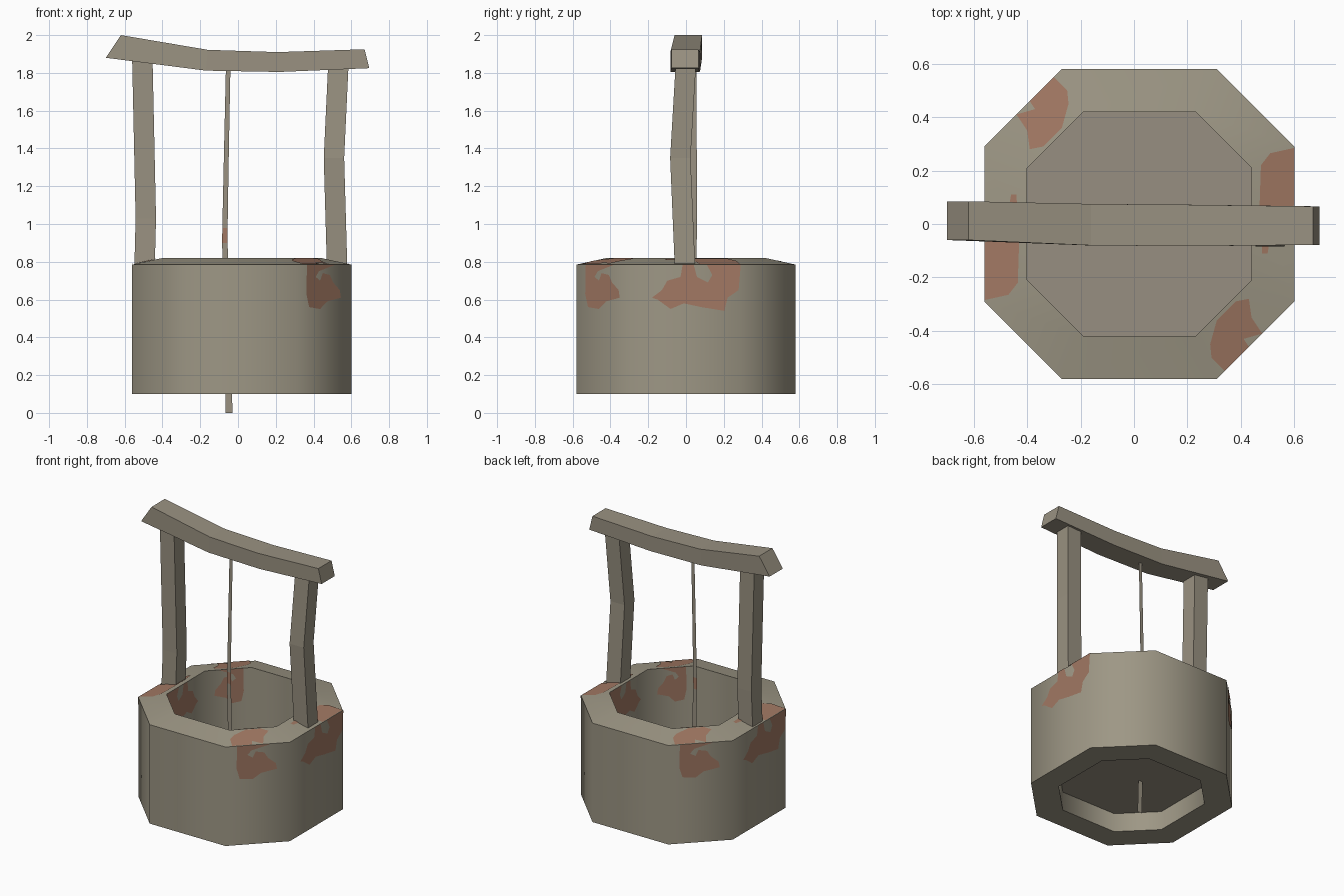
import bpy
import bmesh
from math import radians
from mathutils import Vector

cube = bpy.data.objects.get("Cube")
if cube:
    bpy.data.objects.remove(cube)


def material(name, color):
    mat = bpy.data.materials.new(name)
    mat.use_nodes = True
    mat.diffuse_color = (*color, 1)
    mat.node_tree.nodes["Principled BSDF"].inputs["Base Color"].default_value = (*color, 1)
    return mat


plaster = material("weathered plaster", (0.34, 0.31, 0.235))
wood = material("grey wood", (0.32, 0.285, 0.22))
water = material("murky water", (0.31, 0.275, 0.22))
brick = material("exposed brick", (0.36, 0.19, 0.125))

CENTER = Vector((0.02, 0, 0))
OUTER, INNER = 0.58, 0.42
BASE, EDGE, LIP = 0.1, 0.785, 0.82


def finish(name, bm, *mats, fix=True, smooth=False):
    if fix:
        bmesh.ops.recalc_face_normals(bm, faces=bm.faces)
    mesh = bpy.data.meshes.new(name)
    bm.to_mesh(mesh)
    bm.free()
    obj = bpy.data.objects.new(name, mesh)
    bpy.context.collection.objects.link(obj)
    for mat in mats:
        mesh.materials.append(mat)
    if smooth:
        bpy.ops.object.select_all(action="DESELECT")
        obj.select_set(True)
        bpy.context.view_layer.objects.active = obj
        bpy.ops.object.shade_smooth_by_angle(angle=radians(55))
    return obj


def octagon(bm, r, z):
    h = r / 2
    corners = ((r, -h), (r, h), (h, r), (-h, r), (-r, h), (-r, -h), (-h, -r), (h, -r))
    return [bm.verts.new(CENTER + Vector((x, y, z))) for x, y in corners]


def bridge(bm, a, b):
    n = len(a)
    for i in range(n):
        j = (i + 1) % n
        bm.faces.new((a[i], a[j], b[j], b[i]))


def loft(name, sections, mat):
    """Closed bar through a list of four-cornered sections."""
    bm = bmesh.new()
    rings = [[bm.verts.new(p) for p in section] for section in sections]
    for a, b in zip(rings, rings[1:]):
        bridge(bm, a, b)
    bm.faces.new(rings[0])
    bm.faces.new(rings[-1])
    return finish(name, bm, mat)


# Hollow eight-sided wall with a sloped rim
bm = bmesh.new()
rings = [octagon(bm, r, z) for r, z in
         ((OUTER, BASE), (OUTER, EDGE), (INNER, LIP), (INNER, BASE))]
for k in range(4):
    bridge(bm, rings[k], rings[(k + 1) % 4])
finish("well_wall", bm, plaster, smooth=True)

# Flat surface inside the well
bm = bmesh.new()
bm.faces.new(octagon(bm, INNER, 0.23))
finish("water_surface", bm, water, fix=False)


# Crooked posts
def post(name, path, half=0.054):
    loft(name, [[(x + a * half, y + b * half, z)
                 for a, b in ((-1, -1), (1, -1), (1, 1), (-1, 1))]
                for x, y, z in path], wood)


post("left_post", ((0.525, -0.005, 0.76), (0.508, -0.03, 1.35), (0.532, 0, 1.86)))
post("right_post", ((-0.495, 0, 0.76), (-0.488, 0.005, 1.03), (-0.507, 0, 1.9)))

# Sagging top beam: top x, top z, bottom x, bottom z, front y, back y
beam = ((-0.62, 2.0, -0.70, 1.88, -0.06, 0.085),
        (-0.16, 1.922, -0.17, 1.812, -0.08, 0.075),
        (0.21, 1.91, 0.22, 1.805, -0.083, 0.072),
        (0.67, 1.925, 0.695, 1.825, -0.078, 0.066))
loft("top_beam", [[(tx, f, tz), (tx, b, tz), (bx, b, bz), (bx, f, bz)]
                  for tx, tz, bx, bz, f, b in beam], wood)

# Flat rope hanging from the beam
bm = bmesh.new()
rows = [[bm.verts.new((x + s * w, 0, z)) for s in (-1, 1)] for x, z, w in
        ((-0.047, 0, 0.018), (-0.068, 0.85, 0.015), (-0.07, 0.9, 0.014),
         (-0.069, 0.98, 0.014), (-0.063, 1.3, 0.013), (-0.052, 1.83, 0.012))]
for k, (a, b) in enumerate(zip(rows, rows[1:])):
    face = bm.faces.new((a[0], a[1], b[1], b[0]))
    face.material_index = int(k == 2)
finish("rope", bm, wood, brick, fix=False)


# Exposed brick patches, repeated on the opposite side of the well
def patch(name, points, normal):
    for side, turn in (("a", 1), ("b", -1)):
        bm = bmesh.new()
        spin = Vector((turn, turn, 1))
        face = bm.faces.new([bm.verts.new(CENTER + p * spin) for p in points])
        face.normal_update()
        if face.normal.dot(normal * spin) < 0:
            face.normal_flip()
        finish(f"{name}_{side}", bm, brick, fix=False)


def wall_patch(name, start, end, outline):
    """Outline runs along the wall from start to end (0 to 1) and up in z."""
    start, end = Vector(start), Vector(end)
    out = (end - start).cross(Vector((0, 0, 1))).normalized()
    for label, r, sign, lift in (("outer", OUTER, 1, 0), ("inner", INNER, -1, LIP - EDGE)):
        points = [start.lerp(end, s) * r + out * sign * 0.004
                  + Vector((0, 0, z + lift)) for s, z in outline]
        patch(f"{name}_{label}", points, out * sign)


def rim_patch(name, outline):
    points = []
    for x, y in outline:
        x -= CENTER.x
        r = max(abs(x), abs(y), (abs(x) + abs(y)) / 1.5)
        points.append(Vector((x, y, EDGE + (LIP - EDGE) * (OUTER - r) / (OUTER - INNER) + 0.004)))
    patch(name, points, Vector((0, 0, 1)))


wall_patch("side_brick", (1, -0.5, 0), (1, 0.5, 0),
           ((0.19, 0.61), (0.28, 0.65), (0.33, 0.7), (0.45, 0.72), (0.47, EDGE),
            (0.57, EDGE), (0.6, 0.72), (0.7, 0.69), (0.74, 0.73), (0.69, EDGE),
            (1, EDGE), (0.98, 0.65), (0.88, 0.61), (0.85, 0.54), (0.64, 0.56),
            (0.48, 0.58), (0.36, 0.55), (0.24, 0.6)))
wall_patch("corner_brick", (0.5, -1, 0), (1, -0.5, 0),
           ((0.18, EDGE), (0.17, 0.63), (0.22, 0.56), (0.42, 0.55), (0.55, 0.59),
            (0.8, 0.61), (0.78, 0.65), (0.66, 0.69), (0.6, 0.73), (0.47, 0.74),
            (0.42, 0.7), (0.34, 0.72), (0.4, 0.75), (0.7, EDGE)))
rim_patch("side_rim_brick",
          ((0.6, 0.285), (0.51, 0.265), (0.475, 0.22), (0.47, 0.07), (0.48, -0.11),
           (0.5, -0.11), (0.51, -0.05), (0.54, 0.05), (0.6, 0.07)))
rim_patch("corner_rim_brick",
          ((0.43, -0.28), (0.38, -0.29), (0.31, -0.36), (0.285, -0.45), (0.29, -0.5),
           (0.34, -0.55), (0.43, -0.46), (0.41, -0.43), (0.48, -0.41), (0.44, -0.35)))
